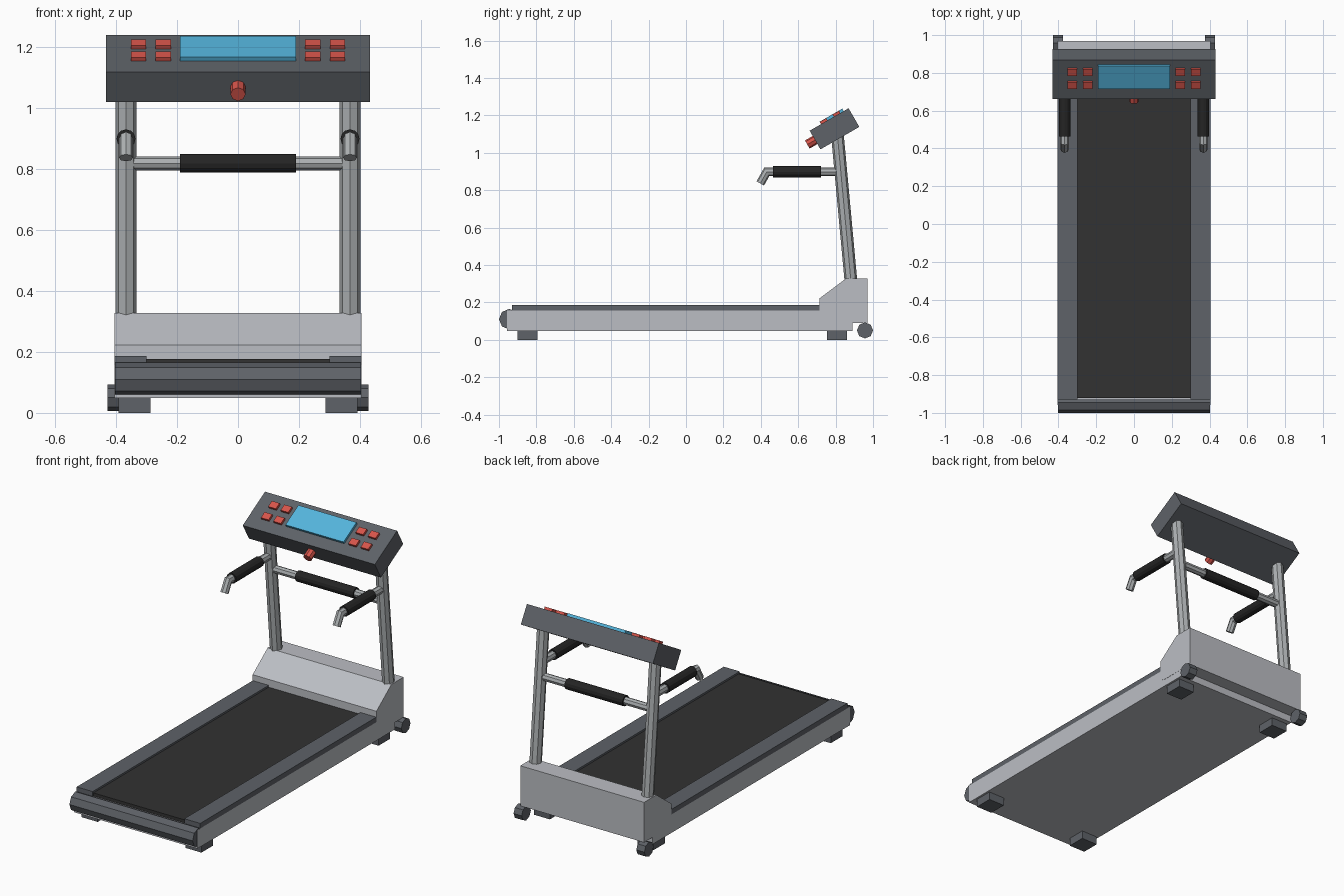
import bpy, bmesh, math
from mathutils import Vector, Matrix

if "Cube" in bpy.data.objects:
    bpy.data.objects.remove(bpy.data.objects["Cube"])


def material(name, r, g, b):
    m = bpy.data.materials.new(name)
    m.diffuse_color = (r, g, b, 1)
    m.use_nodes = True
    m.node_tree.nodes["Principled BSDF"].inputs["Base Color"].default_value = m.diffuse_color
    return m


LIGHT = material("light_grey", 0.50, 0.515, 0.55)
METAL = material("metal_grey", 0.41, 0.43, 0.44)
DARK = material("dark_grey", 0.112, 0.122, 0.138)
BELT = material("belt_black", 0.032, 0.032, 0.032)
FOAM = material("foam_black", 0.018, 0.018, 0.018)
BLUE = material("screen_blue", 0.09, 0.46, 0.72)
RED = material("button_red", 0.68, 0.09, 0.07)


def finish(name, bm, mat):
    bmesh.ops.recalc_face_normals(bm, faces=bm.faces[:])
    me = bpy.data.meshes.new(name)
    bm.to_mesh(me)
    bm.free()
    me.materials.append(mat)
    ob = bpy.data.objects.new(name, me)
    bpy.context.collection.objects.link(ob)
    return ob


def box(name, lo, hi, mat, frame=None):
    """Box between two corners, optionally placed in a tilted frame."""
    lo, hi = Vector(lo), Vector(hi)
    bm = bmesh.new()
    m = Matrix.Translation((lo + hi) / 2) @ Matrix.Diagonal((*(hi - lo), 1))
    bmesh.ops.create_cube(bm, size=1, matrix=(frame or Matrix()) @ m)
    return finish(name, bm, mat)


def tube(name, pts, r, mat, sides=8):
    """Closed faceted tube along a path, mitred at the bends."""
    pts = [Vector(p) for p in pts]
    dirs = [(b - a).normalized() for a, b in zip(pts, pts[1:])]
    u = Vector((0, 1, 0)) if abs(dirs[0].x) > 0.9 else Vector((1, 0, 0))
    bm = bmesh.new()
    rings = []
    for i, p in enumerate(pts):
        a, b = dirs[max(i - 1, 0)], dirs[min(i, len(dirs) - 1)]
        t = (a + b).normalized()
        v = t.cross(u) / t.dot(a)
        angles = [2 * math.pi * k / sides for k in range(sides)]
        rings.append([bm.verts.new(p + r * (math.cos(q) * u + math.sin(q) * v)) for q in angles])
    for a, b in zip(rings, rings[1:]):
        for k in range(sides):
            j = (k + 1) % sides
            bm.faces.new((a[k], a[j], b[j], b[k]))
    bm.faces.new(rings[0])
    bm.faces.new(rings[-1])
    return finish(name, bm, mat)


def extrude_x(name, profile, half, mat):
    """Side profile (y, z) extruded across the width."""
    bm = bmesh.new()
    f = bm.faces.new([bm.verts.new((-half, y, z)) for y, z in profile])
    ext = bmesh.ops.extrude_face_region(bm, geom=[f])["geom"]
    vs = [e for e in ext if isinstance(e, bmesh.types.BMVert)]
    bmesh.ops.translate(bm, verts=vs, vec=(2 * half, 0, 0))
    return finish(name, bm, mat)


# Running deck, belt, end roller and motor hood
box("deck", (-0.404, -0.957, 0.048), (0.404, 0.89, 0.157), LIGHT)
box("belt", (-0.302, -0.922, 0.15), (0.302, 0.75, 0.176), BELT)
tube("end_roller", [(-0.403, -0.945, 0.11), (0.403, -0.945, 0.11)], 0.055, DARK)
extrude_x("motor_hood", [(0.715, 0.1), (0.715, 0.222), (0.855, 0.327), (0.97, 0.327),
                         (0.97, 0.09), (0.75, 0.09)], 0.405, LIGHT)

# Parts repeated on both sides
for side, s in (("left", -1), ("right", 1)):
    xs = sorted((s * 0.30, s * 0.404))
    box(f"side_rail_{side}", (xs[0], -0.93, 0.155), (xs[1], 0.75, 0.187), DARK)
    xs = sorted((s * 0.287, s * 0.392))
    for end, y in (("front", -0.847), ("back", 0.808)):
        box(f"foot_{end}_{side}", (xs[0], y - 0.054, 0), (xs[1], y + 0.054, 0.05), DARK)
    tube(f"wheel_{side}", [(s * 0.375, 0.957, 0.05), (s * 0.428, 0.957, 0.05)], 0.043, DARK)
    x = s * 0.367
    tube(f"upright_{side}", [(x, 0.883, 0.30), (x, 0.81, 1.09)], 0.034, METAL)
    tube(f"handle_{side}", [(x, 0.83, 0.898), (x, 0.432, 0.898), (x, 0.397, 0.836)], 0.023, METAL)
    tube(f"handle_grip_{side}", [(x, 0.722, 0.898), (x, 0.464, 0.898)], 0.031, FOAM, 12)

# Crossbar between the uprights
tube("crossbar", [(-0.36, 0.834, 0.818), (0.36, 0.834, 0.818)], 0.023, METAL)
tube("crossbar_grip", [(-0.19, 0.834, 0.818), (0.19, 0.834, 0.818)], 0.031, FOAM, 12)

# Tilted console with screen, buttons and knob
frame = Matrix.Translation((0, 0.794, 1.128)) @ Matrix.Rotation(math.radians(30), 4, "X")
top = 0.0575
box("console", (-0.432, -0.12, -top), (0.432, 0.12, top), DARK, frame)
box("screen", (-0.19, -0.05, top - 0.01), (0.19, 0.09, top + 0.015), BLUE, frame)
for i, x in enumerate((-0.326, -0.245, 0.245, 0.326)):
    for j, y in enumerate((-0.03, 0.049)):
        box(f"button_{i}_{j}", (x - 0.025, y - 0.02, top - 0.01),
            (x + 0.025, y + 0.02, top + 0.014), RED, frame)
tube("knob", [frame @ Vector((0, -0.11, 0)), frame @ Vector((0, -0.168, 0))], 0.025, RED)
